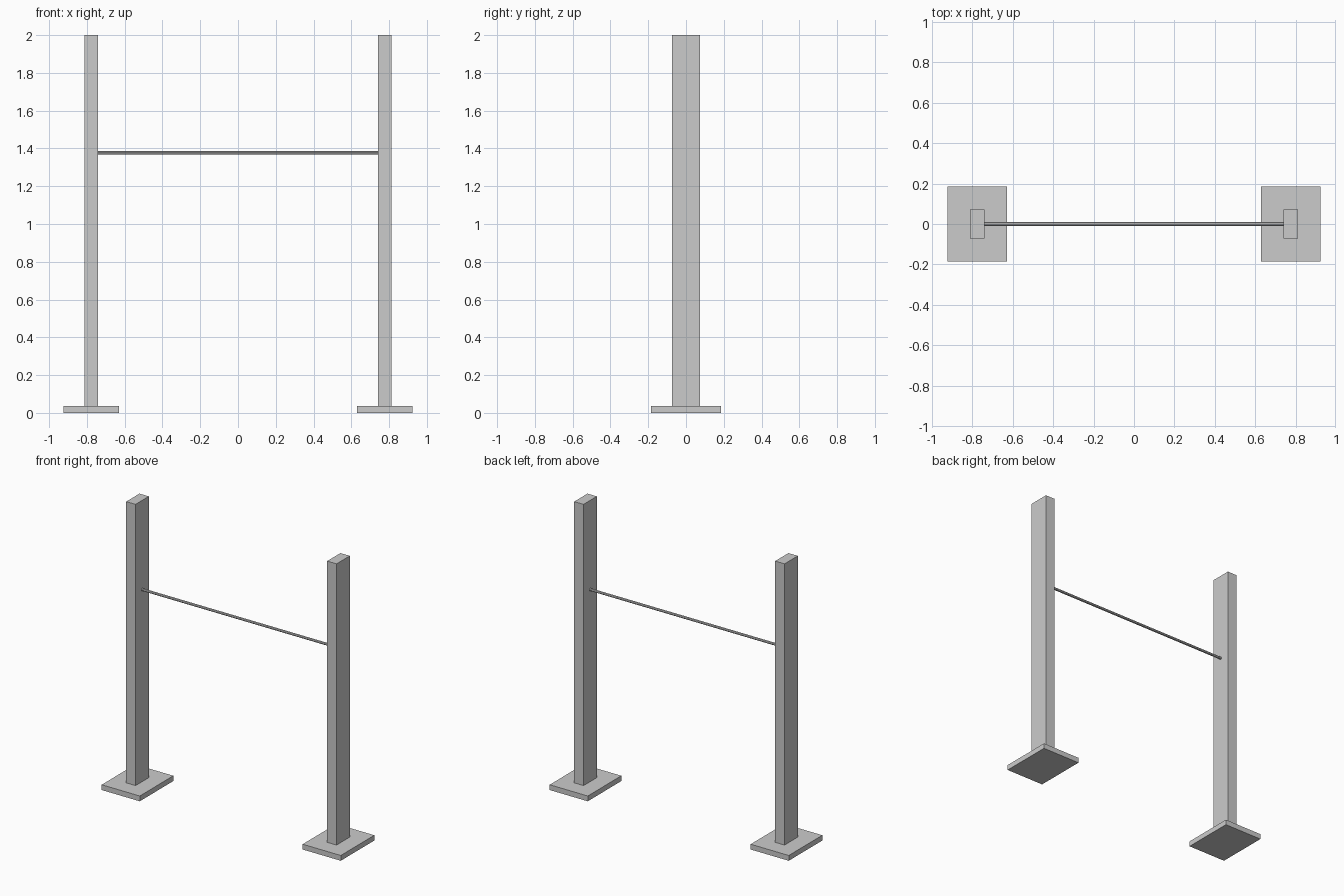
import bpy
import math

if "Cube" in bpy.data.objects:
    bpy.data.objects.remove(bpy.data.objects["Cube"])

POST_X = 0.776
BASE_TOP = 0.037
POST_TOP = 2.0
BAR_Z = 1.378


def box(name, center, size):
    bpy.ops.mesh.primitive_cube_add(size=1, location=center)
    obj = bpy.context.object
    obj.name = name
    obj.scale = size
    bpy.ops.object.transform_apply(location=False, rotation=False, scale=True)
    return obj


# Base plate and upright on each side
for side, sign in (("left", -1), ("right", 1)):
    x = sign * POST_X
    box(f"{side}_base_plate", (x, 0, BASE_TOP / 2), (0.294, 0.37, BASE_TOP))
    box(f"{side}_post", (x, 0, (BASE_TOP + POST_TOP) / 2),
        (0.072, 0.146, POST_TOP - BASE_TOP))

# Thin crossbar between the inner faces of the posts
bpy.ops.mesh.primitive_cylinder_add(
    vertices=8, radius=0.009, depth=2 * (POST_X - 0.036),
    location=(0, 0, BAR_Z), rotation=(0, math.pi / 2, 0))
bpy.context.object.name = "crossbar"
